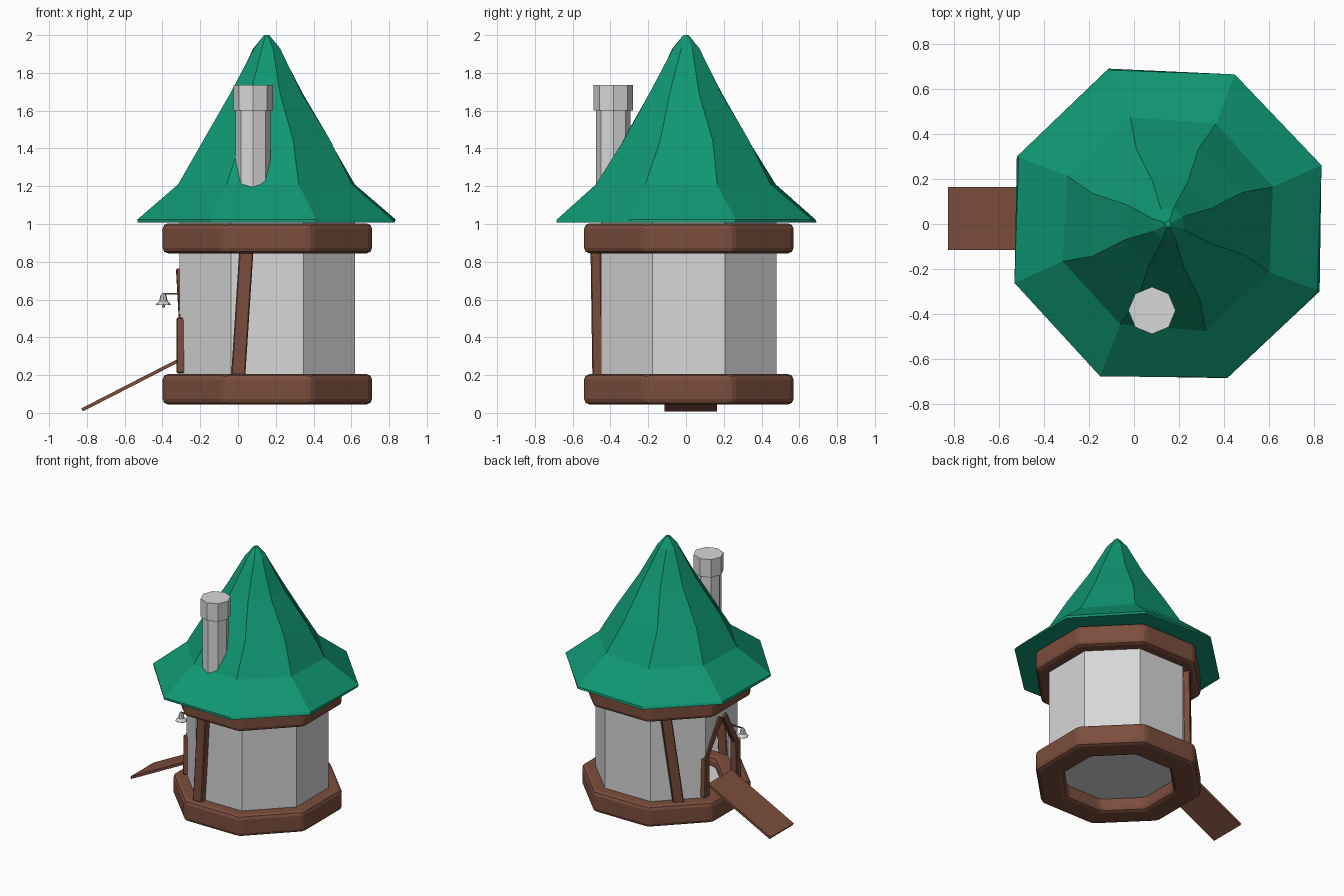
import bpy, bmesh, math, random
from mathutils import Vector, Matrix

if "Cube" in bpy.data.objects:
    bpy.data.objects.remove(bpy.data.objects["Cube"])

random.seed(4)
CX, CY = 0.155, 0.015


def mat(name, col):
    m = bpy.data.materials.new(name)
    m.diffuse_color = (*col, 1)
    m.use_nodes = True
    m.node_tree.nodes["Principled BSDF"].inputs["Base Color"].default_value = m.diffuse_color
    return m


GREEN = mat("roof green", (0.005, 0.31, 0.17))
BROWN = mat("wood brown", (0.20, 0.076, 0.046))
GREY = mat("stone grey", (0.68, 0.68, 0.68))


def finish(name, bm, material):
    bmesh.ops.recalc_face_normals(bm, faces=bm.faces)
    me = bpy.data.meshes.new(name)
    bm.to_mesh(me)
    bm.free()
    me.materials.append(material)
    ob = bpy.data.objects.new(name, me)
    bpy.context.collection.objects.link(ob)
    return ob


def loft(name, levels, material, n=8, centre=(CX, CY), jitter=0.0, closed=False):
    """Stack of n-sided loops; each level is (radius, z, turn in degrees)."""
    bm = bmesh.new()
    loops = []
    for r, z, turn in levels:
        loop = []
        for i in range(n):
            a = math.radians(turn) + math.tau * i / n
            rr = r * (1 + random.uniform(-jitter, jitter))
            loop.append(bm.verts.new((centre[0] + rr * math.cos(a),
                                      centre[1] + rr * math.sin(a), z)))
        loops.append(loop)
    pairs = list(zip(loops, loops[1:]))
    if closed:
        pairs.append((loops[-1], loops[0]))
    else:
        bm.faces.new(loops[0])
        bm.faces.new(loops[-1])
    for a, b in pairs:
        for i in range(n):
            j = (i + 1) % n
            bm.faces.new((a[i], a[j], b[j], b[i]))
    return finish(name, bm, material)


def bevel(ob, width, segments=1):
    m = ob.modifiers.new("bevel", 'BEVEL')
    m.width, m.segments = width, segments


def plank(name, p, q, width, depth, normal, edge=0.006):
    """Board from p to q, its thin side along normal."""
    p, q, nrm = Vector(p), Vector(q), Vector(normal)
    z = (q - p).normalized()
    x = z.cross(nrm).normalized()
    y = z.cross(x)
    rot = Matrix((x, y, z)).transposed().to_4x4()
    bm = bmesh.new()
    bmesh.ops.create_cube(bm, size=1)
    bm.transform(Matrix.Translation((p + q) / 2) @ rot
                 @ Matrix.Diagonal((width, depth, (q - p).length, 1)))
    ob = finish(name, bm, BROWN)
    if edge:
        bevel(ob, edge)
    return ob


# Hollow walls: seven plain sides, one with a pointed doorway, and a floor
A, Z0, Z1 = 0.465, 0.14, 1.02
R = A / math.cos(math.pi / 8)
bm = bmesh.new()
low, high = [], []
for i in range(8):
    a = math.radians(22.5 + 45 * i)
    x, y = CX + R * math.cos(a), CY + R * math.sin(a)
    low.append(bm.verts.new((x, y, Z0)))
    high.append(bm.verts.new((x, y, Z1)))
for i in range(8):
    j = (i + 1) % 8
    if i == 3:                                   # the -x side
        door = [bm.verts.new((CX - A, CY + dy, z)) for dy, z in
                ((0.17, 0.20), (0.17, 0.50), (0.03, 0.74),
                 (-0.03, 0.74), (-0.17, 0.50), (-0.17, 0.20))]
        bm.faces.new([low[i], high[i], door[2], door[1], door[0]])
        bm.faces.new([high[i], high[j], door[3], door[2]])
        bm.faces.new([high[j], low[j], door[5], door[4], door[3]])
        bm.faces.new([low[j], low[i], door[0], door[5]])
    else:
        bm.faces.new((low[i], low[j], high[j], high[i]))
bm.faces.new(low)
finish("walls", bm, GREY)

# Timber rings at the bottom and top of the walls
for name, z0, z1 in (("base_ring", 0.045, 0.205), ("eave_ring", 0.845, 1.003)):
    ring = loft(name, [(0.60, z0, 22.5), (0.60, z1, 22.5),
                       (0.40, z1, 22.5), (0.40, z0, 22.5)],
                BROWN, closed=True)
    bevel(ring, 0.028, 2)

# Crooked flaring roof
roof = loft("roof", [(0.735, 1.01, 21), (0.735, 1.025, 21)], GREEN, centre=(0.152, 0))
bpy.data.objects.remove(roof)
loft("roof", [(0.733, 1.008, 21), (0.735, 1.024, 21), (0.50, 1.21, 19.5),
              (0.365, 1.44, 23), (0.205, 1.69, 20), (0.075, 1.93, 26),
              (0.015, 2.0, 22)], GREEN, centre=(0.152, 0), jitter=0.012)

# Chimney with a wider cap
loft("chimney", [(0.092, 1.08, 0), (0.092, 1.61, 0)], GREY, centre=(0.08, -0.385))
loft("chimney_cap", [(0.105, 1.60, 0), (0.105, 1.737, 0)], GREY, centre=(0.08, -0.385))

# Leaning wall beams
plank("front_beam", (0.0, -0.468, 0.18), (0.045, -0.478, 0.87), 0.075, 0.055, (0, -1, 0))
plank("back_beam", (-0.185, 0.355, 0.18), (-0.12, 0.42, 0.87), 0.075, 0.055, (-1, 1, 0))

# Door frame: posts and sloping heads, mirrored
for side, s in (("left", 1), ("right", -1)):
    plank(f"{side}_door_post", (-0.298, CY + s * 0.19, 0.21),
          (-0.298, CY + s * 0.185, 0.505), 0.055, 0.055, (1, 0, 0))
    plank(f"{side}_door_head", (-0.296, CY + s * 0.18, 0.50),
          (-0.310, CY + s * 0.02, 0.755), 0.05, 0.035, (1, 0, 0))

# Entrance ramp
plank("ramp", (-0.825, 0.025, 0.016), (-0.30, 0.025, 0.285), 0.28, 0.018,
      (0.46, 0, -0.89), edge=0)

# Bell hanging from a small rod
loft("bell", [(0.040, 0.570, 0), (0.038, 0.578, 0), (0.022, 0.592, 0),
              (0.016, 0.622, 0), (0.006, 0.634, 0)], GREY,
     centre=(-0.395, -0.12))
loft("bell_clapper", [(0.008, 0.558, 0), (0.008, 0.575, 0)], GREY,
     centre=(-0.395, -0.12))
plank("bell_rod", (-0.40, -0.12, 0.632), (-0.29, -0.12, 0.632), 0.008, 0.008,
      (0, 0, 1), edge=0)
